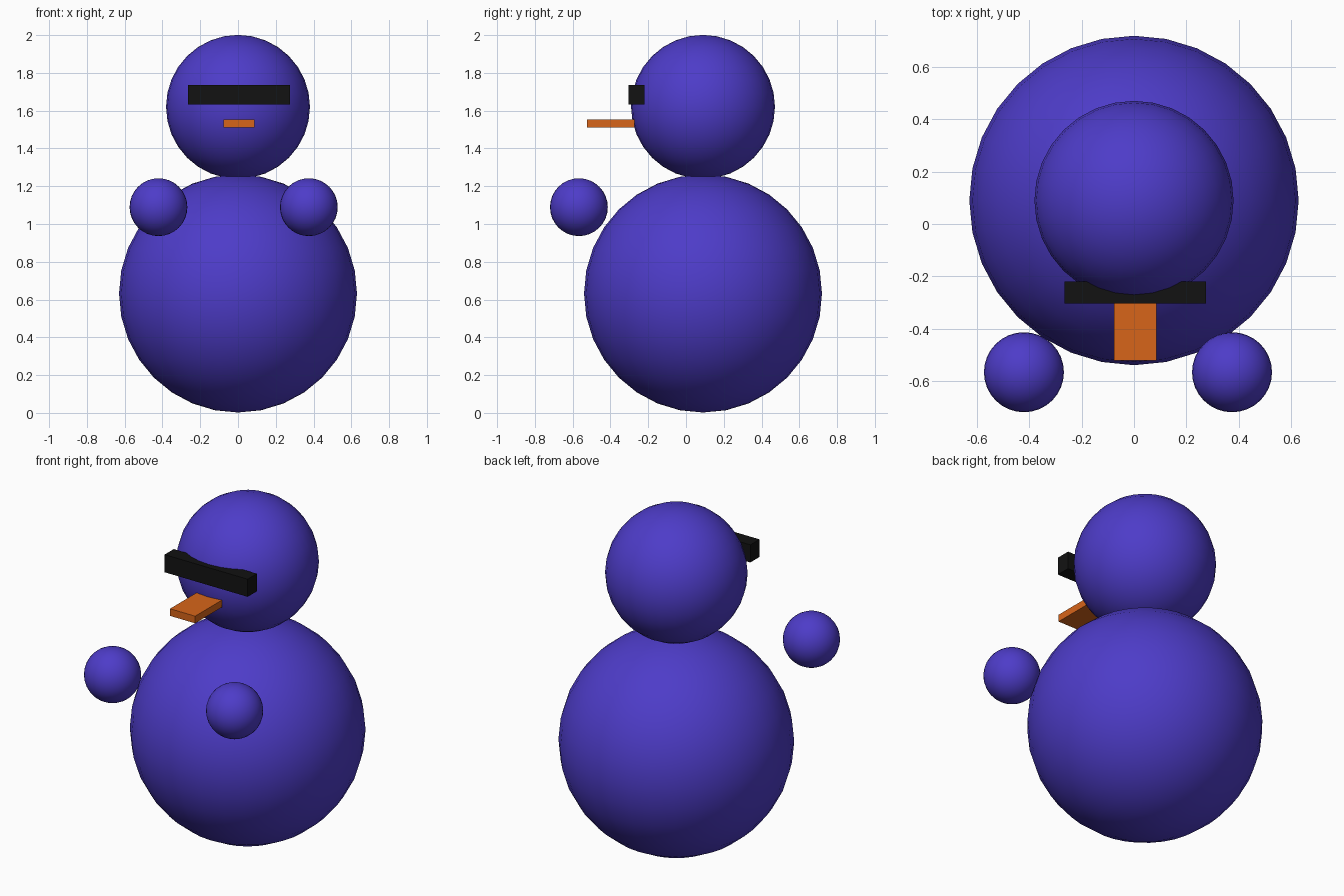
import bpy

if "Cube" in bpy.data.objects:
    bpy.data.objects.remove(bpy.data.objects["Cube"])


def material(name, color):
    mat = bpy.data.materials.new(name)
    mat.diffuse_color = (*color, 1)
    mat.use_nodes = True
    mat.node_tree.nodes["Principled BSDF"].inputs["Base Color"].default_value = mat.diffuse_color
    return mat


purple = material("purple", (0.075, 0.045, 0.58))
black = material("black", (0.006, 0.006, 0.006))
orange = material("orange", (0.68, 0.13, 0.01))


def ball(name, center, radius):
    bpy.ops.mesh.primitive_uv_sphere_add(segments=32, ring_count=16,
                                         radius=radius, location=center)
    obj = bpy.context.object
    obj.name = name
    obj.data.materials.append(purple)
    bpy.ops.object.shade_smooth()


def box(name, low, high, mat):
    center = [(a + b) / 2 for a, b in zip(low, high)]
    bpy.ops.mesh.primitive_cube_add(size=1, location=center)
    obj = bpy.context.object
    obj.name = name
    obj.scale = [b - a for a, b in zip(low, high)]
    bpy.ops.object.transform_apply(location=False, rotation=False, scale=True)
    obj.data.materials.append(mat)


# Body and head
ball("body", (0, 0.09, 0.632), 0.63)
ball("head", (0, 0.09, 1.62), 0.381)

# Hands, floating in front of the body
for side, x in (("left", -0.421), ("right", 0.375)):
    ball(side + "_hand", (x, -0.567, 1.089), 0.153)

# Eye band and beak
box("eye_band", (-0.266, -0.304, 1.633), (0.276, -0.219, 1.737), black)
box("beak", (-0.077, -0.523, 1.51), (0.087, -0.273, 1.552), orange)
